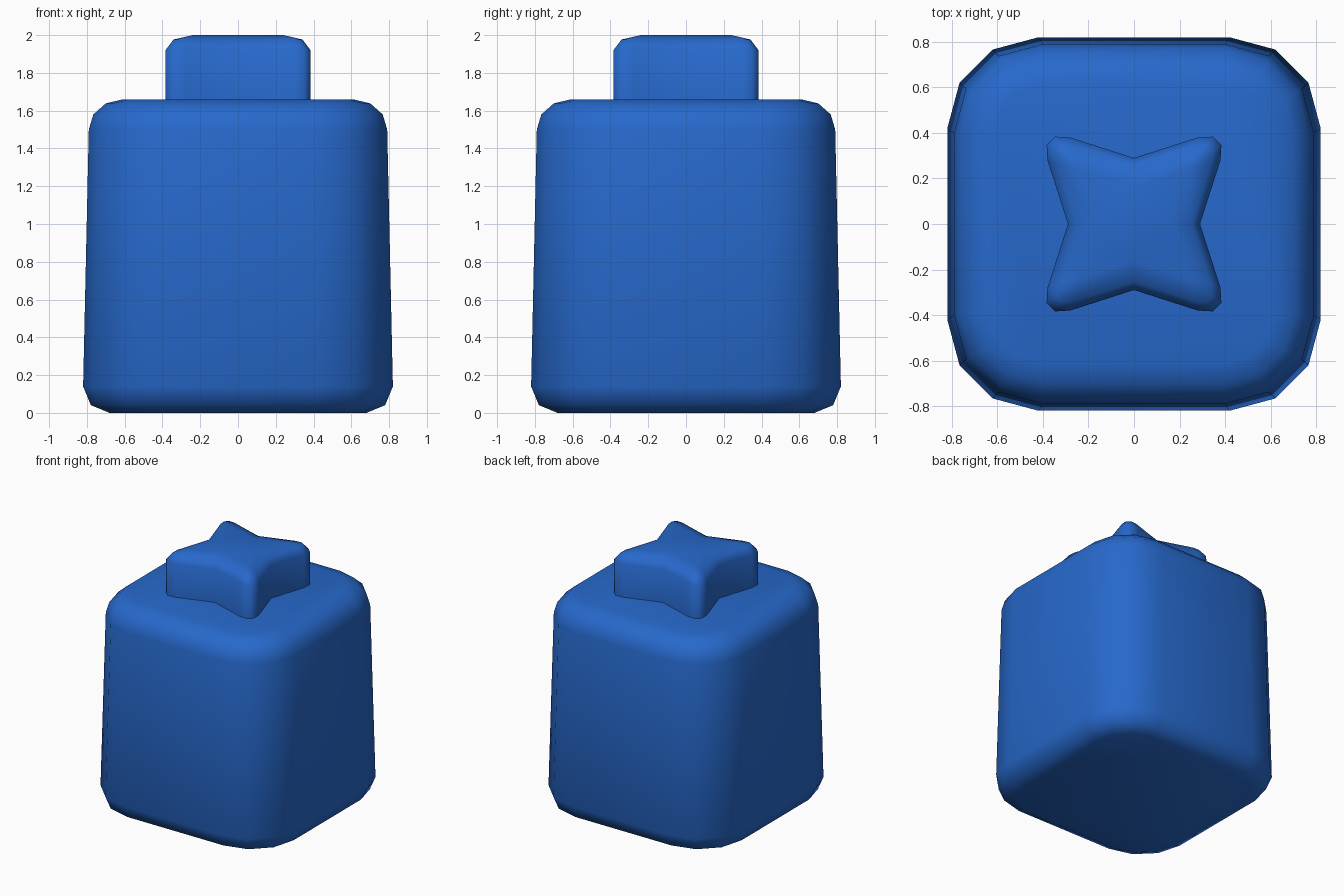
import bpy
import bmesh
from math import sin, cos, pi, radians
from mathutils import Vector

if "Cube" in bpy.data.objects:
    bpy.data.objects.remove(bpy.data.objects["Cube"], do_unlink=True)

blue = bpy.data.materials.new("blue")
blue.use_nodes = True
COLOUR = (0.02, 0.14, 0.6, 1)
blue.diffuse_color = COLOUR
blue.node_tree.nodes["Principled BSDF"].inputs["Base Color"].default_value = COLOUR


def four_fold(quarter):
    """Repeat a quarter outline around the z axis."""
    out = []
    for _ in range(4):
        out += quarter
        quarter = [(-y, x) for x, y in quarter]
    return out


def arc(start, end, tip, steps=3):
    """Rounded corner from start to end, tangent to the lines through tip."""
    a, b, t = Vector(start), Vector(end), Vector(tip)
    c = a + b - t
    angles = [pi / 2 * i / steps for i in range(steps + 1)]
    return [tuple(c + (a - c) * cos(q) + (b - c) * sin(q)) for q in angles]


def loft(name, rings):
    """Skin a stack of (outline, z) rings and close both ends."""
    bm = bmesh.new()
    loops = [[bm.verts.new((x, y, z)) for x, y in ring] for ring, z in rings]
    n = len(loops[0])
    for low, high in zip(loops, loops[1:]):
        for i in range(n):
            j = (i + 1) % n
            bm.faces.new((low[i], low[j], high[j], high[i]))
    bm.faces.new(loops[0][::-1])
    bm.faces.new(loops[-1])
    bmesh.ops.remove_doubles(bm, verts=bm.verts, dist=0.0005)
    bmesh.ops.recalc_face_normals(bm, faces=bm.faces)
    mesh = bpy.data.meshes.new(name)
    bm.to_mesh(mesh)
    bm.free()
    mesh.materials.append(blue)
    obj = bpy.data.objects.new(name, mesh)
    bpy.context.collection.objects.link(obj)
    bpy.ops.object.select_all(action="DESELECT")
    obj.select_set(True)
    bpy.context.view_layer.objects.active = obj
    bpy.ops.object.shade_smooth_by_angle(angle=radians(65))
    return obj


def body_ring(half, flat):
    return four_fold(arc((half, flat), (flat, half), (half, half)))


# Tapered body: two-step rounding below, three-step rounding above
rings = []
for q in (0, pi / 4, pi / 2):
    rings.append((body_ring(0.68 + 0.14 * sin(q), 0.42), 0.14 - 0.14 * cos(q)))
for q in (0, pi / 6, pi / 3, pi / 2):
    rings.append((body_ring(0.61 + 0.18 * cos(q), 0.40), 1.50 + 0.16 * sin(q)))
loft("body", rings)

# Four-pointed star knob with rounded tips and a rounded top edge
outer = four_fold([(0.29, 0)] + arc((0.38, 0.28), (0.28, 0.38), (0.427, 0.427)))
inner = four_fold([(0.164, 0)] + [(0.24, 0.24)] * 4)


def star_ring(inset):
    return [tuple(Vector(a).lerp(Vector(b), inset)) for a, b in zip(outer, inner)]


rings = [(outer, 1.62)]
for q in (0, pi / 4, pi / 2):
    rings.append((star_ring(1 - cos(q)), 1.92 + 0.08 * sin(q)))
loft("star_knob", rings)
